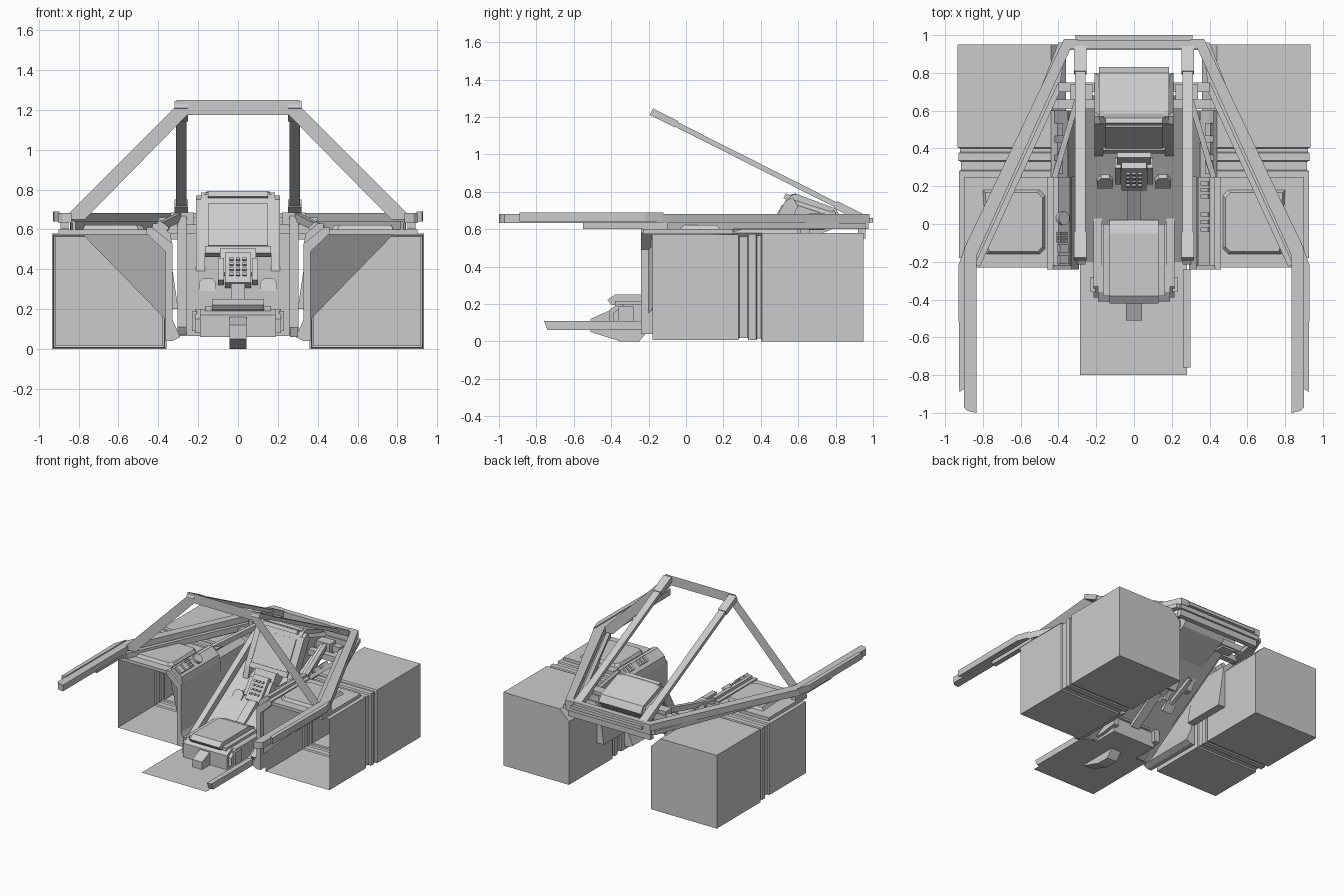
import bpy, bmesh, math
from mathutils import Vector, Matrix, Euler

if "Cube" in bpy.data.objects:
    bpy.data.objects.remove(bpy.data.objects["Cube"])


def add(name, verts, faces):
    me = bpy.data.meshes.new(name)
    bm = bmesh.new()
    vs = [bm.verts.new(v) for v in verts]
    for f in faces:
        bm.faces.new([vs[i] for i in f])
    bmesh.ops.recalc_face_normals(bm, faces=bm.faces)
    bm.to_mesh(me)
    bm.free()
    ob = bpy.data.objects.new(name, me)
    bpy.context.collection.objects.link(ob)
    return ob


def loft(name, rings, caps=(True, True)):
    n = len(rings[0])
    verts = [v for r in rings for v in r]
    faces = [(k*n+i, k*n+(i+1) % n, (k+1)*n+(i+1) % n, (k+1)*n+i)
             for k in range(len(rings)-1) for i in range(n)]
    if caps[0]:
        faces.append(tuple(range(n)))
    if caps[1]:
        faces.append(tuple(range(len(verts)-n, len(verts))))
    return add(name, verts, faces)


def prism(name, pts, axis, lo, hi):
    def put(a, b, c):
        return {'x': (c, a, b), 'y': (a, c, b), 'z': (a, b, c)}[axis]
    return loft(name, [[put(a, b, c) for a, b in pts] for c in (lo, hi)])


def box(name, x, y, z):
    return prism(name, [(x[0], y[0]), (x[1], y[0]), (x[1], y[1]), (x[0], y[1])], 'z', *z)


def obox(name, c, size, tilt=0, roll=0):
    """Box turned about x (tilt) and y (roll), in degrees."""
    ob = box(name, *[(-s/2, s/2) for s in size])
    m = Euler((math.radians(tilt), math.radians(roll), 0)).to_matrix().to_4x4()
    ob.data.transform(Matrix.Translation(c) @ m)
    return ob


def beam(name, p, q, w, h):
    p, q = Vector(p), Vector(q)
    d = (q-p).normalized()
    a = d.cross(Vector((0, 0, 1))).normalized()
    b = a.cross(d)
    return loft(name, [[e+a*w/2*i+b*h/2*j for i, j in ((-1, -1), (1, -1), (1, 1), (-1, 1))]
                       for e in (p, q)])


def m(s, pts):
    return [(s*p[0], *p[1:]) for p in pts]


for s, side in ((-1, "left"), (1, "right")):
    def sx(a, b):
        return (s*a, s*b)

    # side housing, open at the front, with a recessed band
    rings = []
    for y, d in ((-.18, .008), (.28, .008), (.285, .018), (.33, .018), (.335, .006),
                 (.375, .006), (.38, .014), (.40, .014), (.405, 0), (.95, 0)):
        rings.append(m(s, [(.36+d, y, d), (.935-d, y, d), (.935-d, y, .58-d),
                           (.44, y, .58-d), (.36+d, y, .50)]))
    loft(side+"_housing", rings, (False, True))
    add(side+"_inner_gusset", m(s, [(.78, .18, .575), (.365, -.2, .15), (.365, -.2, .5),
                                    (.44, -.2, .575)]), [(0, 1, 2, 3)])

    # side console top with raised lid
    box(side+"_console_top", sx(.44, .90), (-.23, .25), (.575, .60))
    lid = [(.47, -.13), (.50, -.16), (.78, -.16), (.80, .18), (.50, .18), (.47, .15)]
    loft(side+"_console_lid", [m(s, [(x, y, .60) for x, y in lid]),
                               m(s, [(.635+(x-.635)*.92, .01+(y-.01)*.92, .622) for x, y in lid])])
    # cockpit wall with bevelled shoulder
    prism(side+"_cockpit_wall", m(s, [(.29, .06), (.33, .04), (.365, .04), (.365, .49), (.46, .58),
                                      (.46, .61), (.43, .61), (.33, .53), (.33, .15)]), 'y', -.24, .25)
    prism(side+"_rear_wall", m(s, [(.30, .20), (.36, .20), (.36, .49), (.44, .58), (.42, .60),
                                   (.35, .54)]), 'y', .25, .60)
    # switch strip
    prism(side+"_switch_strip", m(s, [(.33, .53), (.34, .58), (.40, .63), (.43, .63), (.43, .60)]),
          'y', -.22, .25)
    for i in range(3):
        obox(side+"_ledge_tab", (s*.40, .30+i*.1, .60), (.035, .07, .03), 0, -s*35)

    # base frame: diagonal, arm, lower rails
    prism(side+"_frame_diagonal", m(s, [(.30, .98), (.37, .98), (.90, -.13), (.90, -.2), (.835, -.23),
                                        (.835, -.17), (.335, .93), (.30, .93)]), 'z', .632, .682)
    prism(side+"_frame_arm", m(s, [(.835, -.17), (.90, -.17), (.90, -.97), (.88, -.99), (.835, -1)]),
          'z', .632, .682)
    prism(side+"_arm_cover", m(s, [(.895, -.12), (.93, -.22), (.925, -.89), (.895, -.87)]),
          'z', .64, .69)
    prism(side+"_lower_rail", m(s, [(.36, .96), (.39, .75), (.84, -.24), (.84, -.17),
                                    (.40, .96)]), 'z', .60, .632)
    beam(side+"_inner_rail", (s*.39, .74, .62), (s*.83, -.22, .62), .03, .045)
    box(side+"_arm_lower_rail", sx(.85, .89), (-.55, -.10), (.602, .632))

    # canopy rail, end sleeves and flat strut
    beam(side+"_canopy_rail", (s*.285, .95, .655), (s*.285, -.18, 1.225), .055, .028)
    beam(side+"_canopy_sleeve", (s*.285, -.05, 1.16), (s*.285, -.185, 1.228), .066, .038)
    beam(side+"_canopy_foot", (s*.285, .94, .66), (s*.285, .80, .731), .066, .042)
    add(side+"_canopy_strut", m(s, [(.25, -.185, 1.18), (.31, -.185, 1.22), (.88, -.185, .65),
                                    (.77, -.185, .65)]), [(0, 1, 2, 3)])

    # slanted post and footwell edge
    beam(side+"_footwell_post", (s*.28, -.20, .09), (s*.28, .68, .65), .045, .05)
    obox(side+"_post_head", (s*.28, .70, .64), (.12, .08, .09))
    beam(side+"_shoulder_brace", (s*.30, .66, .66), (s*.42, .25, .60), .03, .04)

    # pedals
    prism(side+"_pedal", m(s, [(.11, .25), (.195, .25), (.195, .33), (.175, .355), (.13, .355),
                               (.11, .33)]), 'y', .20, .23).data.transform(
        Matrix.Translation((0, .22, .3)) @ Matrix.Rotation(math.radians(-40), 4, 'X')
        @ Matrix.Translation((0, -.22, -.3)))
    beam(side+"_pedal_arm", (s*.15, .24, .31), (s*.15, .46, .42), .03, .03)

    # seat side bolsters
    prism(side+"_seat_bolster", [(.03, .10), (.03, .20), (-.33, .20), (-.39, .15), (-.39, .08),
                                 (-.1, .08)], 'x', *sx(.17, .215))
    box(side+"_seat_pivot", sx(.205, .23), (-.36, -.28), (.09, .19))

    # display cheeks and their keys
    prism(side+"_display_cheek", [(.35, .36), (.40, .36), (.60, .72), (.57, .77), (.53, .75),
                                  (.385, .48)], 'x', *sx(.165, .21))
    for i in range(7):
        obox(side+"_display_key", (s*.187, .42+i*.0185, .525+i*.032), (.022, .02, .016), -28)

# joining bars
box("rear_crossbar", (-.31, .31), (.93, 1), (.635, .66))
box("rear_frame_beam", (-.37, .37), (.93, .975), (.60, .682))
box("rear_lower_lip", (-.36, .36), (.92, .96), (.55, .60))
box("dash_beam_rear", (-.40, .40), (.70, .75), (.61, .66))
box("dash_beam_front", (-.43, .43), (.61, .66), (.58, .625))
add("canopy_crossbar", [(-.31, -.185, 1.175), (.31, -.185, 1.175), (.31, -.185, 1.25),
                        (-.31, -.185, 1.25)], [(0, 1, 2, 3)])

# floor and footwell
add("floor_plate", [(-.285, -.8, .06), (.28, -.8, .06), (.28, -.2, .06), (-.285, -.2, .06)], [(0, 1, 2, 3)])
add("footwell_slope", [(-.29, -.2, .065), (.29, -.2, .065), (.27, .68, .58), (-.27, .68, .58)], [(0, 1, 2, 3)])
prism("floor_rail", [(-.24, .06), (-.74, .06), (-.76, .11), (-.24, .11)], 'x', .26, .30)

# seat
prism("seat_base", [(0, .06), (0, .18), (-.36, .20), (-.41, .17), (-.41, .06)], 'x', -.19, .19)
prism("seat_cushion", [(.02, .18), (.02, .22), (-.05, .25), (-.38, .25), (-.42, .222), (-.40, .195)],
      'x', -.13, .13)
box("seat_pad", (-.165, .165), (-.38, .0), (.19, .215))
prism("seat_front_foot", [(-.2, .06), (-.2, .14), (-.42, .16), (-.51, .12), (-.51, .05), (-.35, 0),
                          (-.51, 0)][:5] + [(-.35, 0), (-.25, 0)], 'x', -.043, .043)

# control column and keypad
beam("control_column", (0, 0, .17), (0, .26, .35), .07, .05)
obox("keypad_housing", (0, .26, .39), (.13, .06, .19), -38)
obox("keypad_mount", (0, .36, .42), (.18, .1, .14), -30)
for i in range(3):
    for j in range(4):
        obox("keypad_key", (-.032+.032*i, .206+j*.02, .372+j*.0256), (.02, .02, .014), -38)
for s in (-1, 1):
    obox("keypad_grip", (s*.085, .28, .38), (.03, .07, .14), -38)

# main display
prism("display_body", [(.40, .50), (.535, .755), (.57, .785), (.60, .785), (.80, .71), (.83, .66),
                       (.78, .60), (.55, .50)], 'x', -.185, .185)
loft("display_hood", [[(x*.21, .56, .74), (x*.21, .80, .66), (x*.21, .80, .69)] +
                      [(x*.16, .77, .72), (x*.16, .585, .79), (x*.16, .56, .785)] for x in (-1, 1)])
obox("display_screen", (0, .462, .622), (.30, .012, .24), -28)
obox("display_top_trim", (0, .545, .77), (.30, .04, .03), -28)
obox("display_bottom_trim", (0, .40, .49), (.33, .04, .04), -28)

# right switches, left dial and keys
for y in (.215, .18, .145, .05, .01, -.03):
    obox("right_switch", (.378, y, .618), (.05, .022, .02), 0, -38)
bpy.ops.mesh.primitive_cylinder_add(vertices=20, radius=.036, depth=.03, location=(-.378, .03, .618),
                                    rotation=(0, math.radians(38), 0))
bpy.context.object.name = "left_dial"
for i in range(3):
    for j in range(3):
        obox("left_key", (-.36-.02*i, -.05-.02*j, .602+.016*i), (.014, .014, .014), 0, 38)
for y in (-.13, -.19):
    obox("left_switch_block", (-.378, y, .616), (.06, .045, .03), 0, 38)
